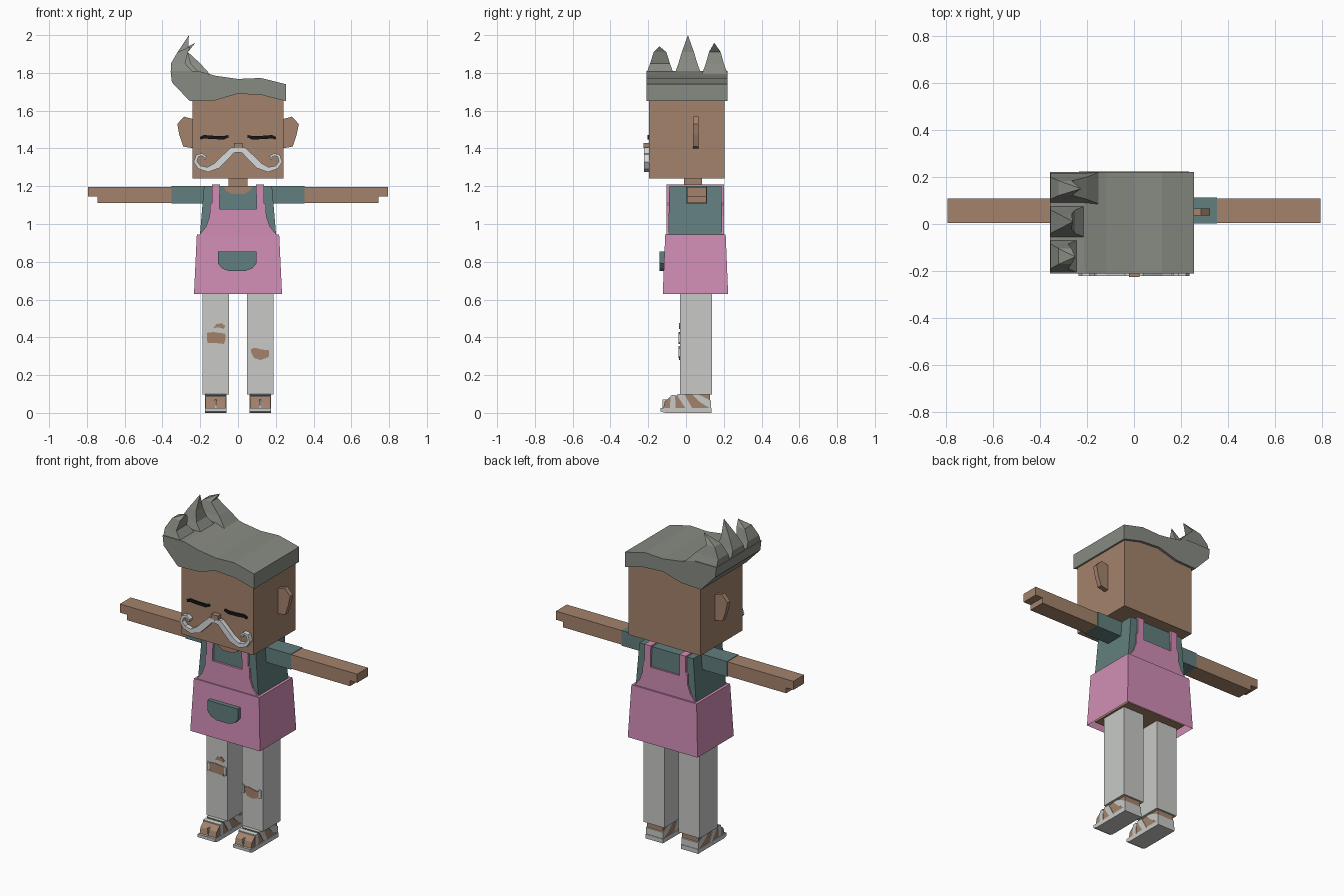
import bpy, bmesh
from mathutils import Vector

if "Cube" in bpy.data.objects:
    bpy.data.objects.remove(bpy.data.objects["Cube"], do_unlink=True)


def material(name, r, g, b):
    m = bpy.data.materials.new(name)
    m.use_nodes = True
    m.diffuse_color = (r, g, b, 1)
    m.node_tree.nodes["Principled BSDF"].inputs["Base Color"].default_value = (r, g, b, 1)
    return m


SKIN = material("tan skin", .37, .225, .15)
PINK = material("pink apron", .64, .27, .46)
TEAL = material("teal shirt", .12, .21, .205)
PALE = material("pale grey cloth", .58, .59, .57)
HAIR = material("grey hair", .245, .258, .225)
WHITE = material("white whiskers", .68, .70, .71)
BLACK = material("black lashes", .008, .008, .008)


def finish(name, bm, mat):
    bmesh.ops.recalc_face_normals(bm, faces=bm.faces)
    mesh = bpy.data.meshes.new(name)
    bm.to_mesh(mesh)
    bm.free()
    mesh.materials.append(mat)
    ob = bpy.data.objects.new(name, mesh)
    bpy.context.collection.objects.link(ob)
    return ob


def thicken(bm, offset):
    geom = bmesh.ops.extrude_face_region(bm, geom=bm.faces[:], use_keep_orig=True)["geom"]
    bmesh.ops.translate(bm, vec=offset, verts=[v for v in geom if isinstance(v, bmesh.types.BMVert)])


def front_prism(name, pts, y0, y1, mat):
    """Outline in x and z, extruded along y."""
    bm = bmesh.new()
    bm.faces.new([bm.verts.new((x, y0, z)) for x, z in pts])
    thicken(bm, (0, y1 - y0, 0))
    return finish(name, bm, mat)


def side_prism(name, pts, x0, x1, mat):
    """Outline in y and z, extruded along x."""
    bm = bmesh.new()
    bm.faces.new([bm.verts.new((x0, y, z)) for y, z in pts])
    thicken(bm, (x1 - x0, 0, 0))
    return finish(name, bm, mat)


def ribbon(name, pts, y0, y1, mat):
    """Centre line of (x, z, width), extruded along y."""
    bm = bmesh.new()
    rows = []
    for i, (x, z, w) in enumerate(pts):
        a, b = pts[max(i - 1, 0)], pts[min(i + 1, len(pts) - 1)]
        n = Vector((a[1] - b[1], b[0] - a[0])).normalized() * w / 2
        rows.append([bm.verts.new((x + s * n.x, y0, z + s * n.y)) for s in (1, -1)])
    for r, q in zip(rows, rows[1:]):
        bm.faces.new((r[0], q[0], q[1], r[1]))
    thicken(bm, (0, y1 - y0, 0))
    return finish(name, bm, mat)


def loft(name, rings, mat, tip=None):
    """Stack of rectangles (x0, x1, y0, y1, z), optionally ending in a point."""
    bm = bmesh.new()
    loops = [[bm.verts.new(p) for p in ((a, c, z), (b, c, z), (b, d, z), (a, d, z))]
             for a, b, c, d, z in rings]
    bm.faces.new(loops[0])
    for r, q in zip(loops, loops[1:]):
        for i in range(4):
            j = (i + 1) % 4
            bm.faces.new((r[i], r[j], q[j], q[i]))
    if tip:
        t = bm.verts.new(tip)
        for i in range(4):
            bm.faces.new((loops[-1][i], loops[-1][(i + 1) % 4], t))
    else:
        bm.faces.new(loops[-1])
    return finish(name, bm, mat)


def box(name, x0, x1, y0, y1, z0, z1, mat):
    return loft(name, [(x0, x1, y0, y1, z0), (x0, x1, y0, y1, z1)], mat)


def flip(pts, s):
    return [(s * p[0],) + tuple(p[1:]) for p in pts]


# Head, neck and nose
box("head", -.24, .24, -.195, .205, 1.24, 1.7, SKIN)
box("neck", -.05, .05, -.01, .085, 1.18, 1.25, SKIN)
box("nose", -.022, .024, -.225, -.19, 1.402, 1.43, SKIN)

# Swept hair with three spikes along its raised side
front_prism("hair", [(-.255, 1.65), (-.35, 1.75), (-.357, 1.81), (-.21, 1.81), (-.12, 1.785),
                     (0, 1.768), (.12, 1.773), (.255, 1.74), (.255, 1.65), (.13, 1.682),
                     (0, 1.69), (-.12, 1.655)], -.21, .22, HAIR)
for name, y0, y1, right, tip in (("front", -.21, -.065, -.23, (-.25, -.14, 1.94)),
                                 ("middle", -.06, .08, -.2, (-.26, .01, 2)),
                                 ("back", .085, .22, -.15, (-.225, .15, 1.96))):
    m = (y1 - y0) * .27
    loft(name + "_hair_spike", [(-.355, right, y0, y1, 1.795),
                                (-.355, right - .05, y0 + .02, y1 - .02, 1.85),
                                (-.32, -.265, y0 + m, y1 - m, 1.91)], HAIR, tip)

# Torso and hips under the apron
loft("shirt_body", [(-.205, .205, -.095, .192, .9), (-.18, .18, -.088, .188, 1.2)], TEAL)
box("hips", -.2, .2, -.095, .19, .65, .9, SKIN)
front_prism("neckline", [(-.08, 1.2), (-.062, 1.175), (-.03, 1.158), (.03, 1.158),
                         (.062, 1.175), (.08, 1.2)], -.096, -.085, SKIN)

# Apron skirt, hollow underneath
skirt = loft("apron_skirt", [(-.233, .233, -.123, .223, .63), (-.218, .218, -.11, .21, .945)], PINK)
bm = bmesh.new()
bm.from_mesh(skirt.data)
base = min(bm.faces, key=lambda f: f.calc_center_median().z)
bmesh.ops.inset_region(bm, faces=[base], thickness=.008)
bmesh.ops.translate(bm, vec=(0, 0, .1), verts=base.verts[:])
bm.to_mesh(skirt.data)
bm.free()

# Bib with straps, front and back
half = [(.098, 1.08), (.098, 1.12), (.095, 1.205), (.138, 1.205), (.138, 1.11), (.148, 1.1),
        (.15, 1.04), (.17, .985), (.207, .94)]
outline = half + flip(half, -1)[::-1]
front_prism("front_bib", outline, -.103, -.086, PINK)
front_prism("back_bib", outline, .186, .2, PINK)
front_prism("apron_pocket", [(-.105, .855), (-.105, .79), (-.085, .765), (-.045, .75), (.035, .75),
                             (.075, .765), (.097, .79), (.097, .855)], -.14, -.105, TEAL)

eye = [(.05, 1.465, .012), (.075, 1.457, .018), (.13, 1.458, .018), (.18, 1.462, .018),
       (.2, 1.454, .014)]
whisker = [(0, 1.392, .025), (.03, 1.39, .032), (.07, 1.35, .036), (.11, 1.31, .036),
           (.16, 1.288, .026), (.205, 1.3, .02), (.226, 1.33, .018), (.215, 1.362, .016),
           (.19, 1.368, .014), (.172, 1.355, .012), (.178, 1.342, .01)]
ear = [(.235, 1.555), (.285, 1.568), (.322, 1.53), (.31, 1.47), (.29, 1.41), (.235, 1.4)]
arm = [(.34, 1.112), (.745, 1.112), (.745, 1.145), (.793, 1.145), (.793, 1.197), (.34, 1.197)]
foot = [(-.122, .02), (-.112, .06), (-.08, .088), (0, .098), (.128, .098), (.128, .02)]

for s, side in ((1, "left"), (-1, "right")):
    # Face details
    ribbon(side + "_closed_eye", flip(eye, s), -.203, -.194, BLACK)
    ribbon(side + "_moustache", flip(whisker, s), -.222, -.194, WHITE)
    front_prism(side + "_ear", flip(ear, s), .037, .065, SKIN)

    # Arms and shoulder straps
    front_prism(side + "_arm", flip(arm, s), .005, .108, SKIN)
    box(side + "_sleeve", s * .15, s * .352, .002, .112, 1.108, 1.2, TEAL)
    box(side + "_strap", s * .095, s * .138, -.103, .2, 1.198, 1.208, PINK)

    # Trouser legs
    box(side + "_trouser_leg", s * .048, s * .188, -.032, .138, .098, .75, PALE)

    # Sandals
    a, b = s * .064, s * .172
    side_prism(side + "_foot", foot, a, b, SKIN)
    side_prism(side + "_sandal_sole", [(-.11, 0), (-.135, .008), (-.135, .026), (.135, .026),
                                       (.135, 0)], s * .06, s * .176, PALE)
    for part, pts in (("toe_strap", [(-.085, .02), (-.055, .02), (-.058, .096), (-.082, .092)]),
                      ("instep_strap", [(0, .02), (.035, .02), (-.01, .102), (-.05, .098)]),
                      ("heel_strap", [(.07, .06), (.132, .02), (.132, .065), (.06, .1),
                                      (.03, .1)])):
        side_prism(side + "_" + part, pts, s * .061, s * .175, PALE)
    box(side + "_toe_gap", s * .114, s * .121, -.125, -.08, .02, .07, PALE)

# Torn knees showing skin
tears = (("right_knee_tear", [(-.162, .425), (-.13, .428), (-.07, .42), (-.062, .4), (-.075, .365),
                              (-.12, .37), (-.16, .37), (-.168, .4)]),
         ("right_small_tear", [(-.13, .45), (-.115, .47), (-.085, .475), (-.068, .46), (-.075, .445),
                               (-.1, .452)]),
         ("left_knee_tear", [(.062, .335), (.09, .345), (.13, .335), (.175, .33), (.16, .295),
                             (.12, .28), (.085, .29)]))
for name, pts in tears:
    front_prism(name, pts, -.036, -.03, SKIN)
for name, x, z in (("right_outer_flap", -.172, .4), ("right_inner_flap", -.06, .395),
                   ("left_inner_flap", .06, .325), ("left_outer_flap", .172, .32)):
    front_prism(name, [(x - .008, z - .03), (x + .008, z - .022), (x + .008, z + .022),
                       (x - .006, z + .028)], -.039, -.03, PALE)
